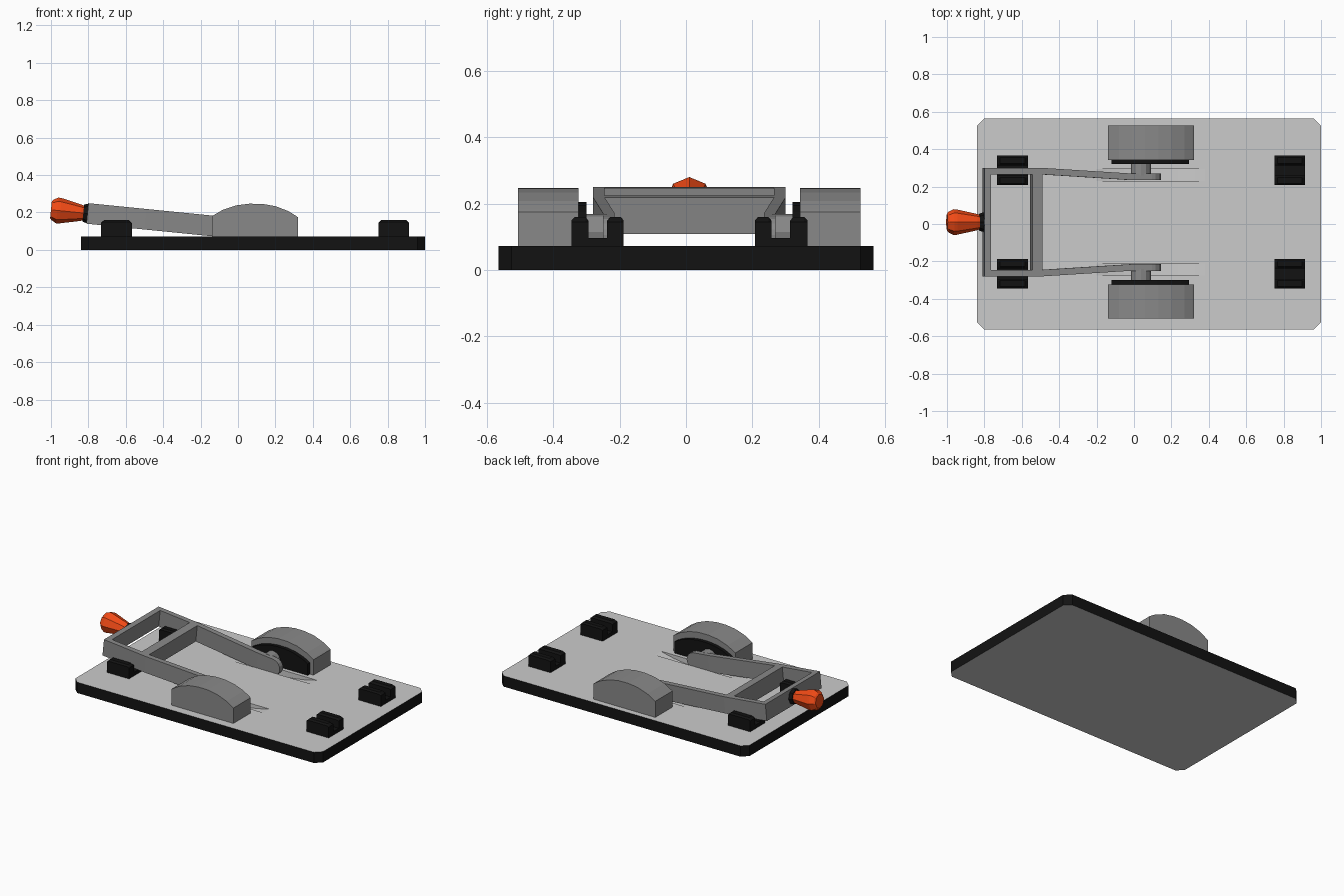
import bpy, bmesh, math

if "Cube" in bpy.data.objects:
    bpy.data.objects.remove(bpy.data.objects["Cube"])

CY = 0.01  # y of the mirror plane


def material(name, rgb):
    m = bpy.data.materials.new(name)
    m.diffuse_color = (*rgb, 1)
    m.use_nodes = True
    m.node_tree.nodes["Principled BSDF"].inputs["Base Color"].default_value = m.diffuse_color
    return m


LIGHT = material("light_grey", (0.75, 0.75, 0.75))
GREY = material("mid_grey", (0.25, 0.25, 0.25))
BLACK = material("black", (0.006, 0.006, 0.006))
ORANGE = material("orange", (0.9, 0.07, 0.008))


def loft(name, rings, mat):
    """Join equal-length rings of 3D points and cap both ends."""
    bm = bmesh.new()
    vs = [[bm.verts.new(p) for p in r] for r in rings]
    n = len(rings[0])
    for a, b in zip(vs, vs[1:]):
        for i in range(n):
            j = (i + 1) % n
            bm.faces.new((a[i], a[j], b[j], b[i]))
    bm.faces.new(vs[0])
    bm.faces.new(vs[-1])
    bmesh.ops.recalc_face_normals(bm, faces=bm.faces)
    me = bpy.data.meshes.new(name)
    bm.to_mesh(me)
    bm.free()
    ob = bpy.data.objects.new(name, me)
    me.materials.append(mat)
    bpy.context.collection.objects.link(ob)
    return ob


def extrude_y(name, xz, y0, y1, mat):
    return loft(name, [[(x, y, z) for x, z in xz] for y in (y0, y1)], mat)


def circle_xz(cx, cz, r, n):
    return [(cx + r * math.cos(2 * math.pi * i / n),
             cz + r * math.sin(2 * math.pi * i / n)) for i in range(n)]


# Tilted lever frame: u runs along the lever, w is up across it
TILT = math.atan(0.1)
C, S = math.cos(TILT), math.sin(TILT)


def tilt(u, y, w):
    return (-0.805 + u * C + w * S, y, 0.195 - u * S + w * C)


# Base plate: chamfered corners, black rim, light top and bottom
x0, x1, w, c = -0.84, 1.0, 0.565, 0.04
outline = [(x0 + c, -w), (x1 - c, -w), (x1, -w + c), (x1, w - c),
           (x1 - c, w), (x0 + c, w), (x0, w - c), (x0, -w + c)]
plate = loft("base_plate", [[(x, y, z) for x, y in outline] for z in (0, 0.072)], LIGHT)
plate.data.materials.append(BLACK)
for p in plate.data.polygons:
    p.material_index = 1 if abs(p.normal.z) < 0.5 else 0

# Shallow curved grooves that clear the lever ends
for s in (1, -1):
    depth, half = 0.04, 0.29
    r = (half ** 2 + depth ** 2) / (2 * depth)
    a = math.asin(half / r) * 1.3
    arc = [(0.09 + r * math.sin(t), 0.072 - depth + r - r * math.cos(t))
           for t in [a * (i / 8 - 1) for i in range(17)]]
    cutter = extrude_y("groove_cutter", arc, CY + s * 0.22, CY + s * 0.285, LIGHT)
    cutter.hide_render = True
    mod = plate.modifiers.new("groove", 'BOOLEAN')
    mod.operation, mod.solver, mod.object = 'DIFFERENCE', 'EXACT', cutter
    bpy.context.view_layer.objects.active = plate
    bpy.ops.object.modifier_apply(modifier=mod.name)
    bpy.data.objects.remove(cutter)

# Arched housing profile
arch = [(-0.14, 0.065), (-0.14, 0.18), (-0.08, 0.215), (-0.01, 0.238), (0.06, 0.247),
        (0.13, 0.246), (0.2, 0.234), (0.27, 0.207), (0.31, 0.182), (0.32, 0.175),
        (0.32, 0.065)]
inner_arch = [(0.087 + (x - 0.09) * 0.9, 0.065 + (z - 0.065) * 0.77) for x, z in arch]

for s, side in ((1, "back"), (-1, "front")):
    def Y(y):
        return CY + s * y

    # Housing, its dark inner plate and the pivot pin
    extrude_y(f"housing_{side}", arch, Y(0.333), Y(0.516), GREY)
    extrude_y(f"housing_liner_{side}", inner_arch, Y(0.31), Y(0.335), BLACK)
    extrude_y(f"pivot_pin_{side}", circle_xz(0.037, 0.115, 0.054, 12), Y(0.25), Y(0.312), GREY)

    # Lever arm with tapering path and rounded end
    h, end = 0.055, 0.9
    stations = [(0, 0.255, 0.29, h), (0.31, 0.255, 0.29, h), (0.79, 0.225, 0.26, h)]
    stations += [(end + h * math.sin(t), 0.225, 0.26, h * math.cos(t))
                 for t in [math.radians(k) for k in (0, 22, 45, 67, 85)]]
    loft(f"lever_arm_{side}", [[tilt(u, Y(a), -k), tilt(u, Y(b), -k),
                                tilt(u, Y(b), k), tilt(u, Y(a), k)]
                               for u, a, b, k in stations], GREY)

    # Notched rests at both ends of the plate
    for xc, where in ((-0.65, "left"), (0.833, "right")):
        prof = [(0.198, 0.065), (0.198, 0.15), (0.207, 0.16), (0.238, 0.16), (0.248, 0.148),
                (0.248, 0.096), (0.303, 0.096), (0.303, 0.148), (0.313, 0.16),
                (0.345, 0.16), (0.355, 0.15), (0.355, 0.065)]
        rings = []
        for dx, top in ((-0.082, 0.145), (-0.066, 0.16), (0.066, 0.16), (0.082, 0.145)):
            rings.append([(xc + dx, Y(y), min(z, top)) for y, z in prof])
        loft(f"rest_{where}_{side}", rings, BLACK)

# Cross bars between the arms
for name, u0, u1 in (("end_bar", 0, 0.036), ("inner_bar", 0.257, 0.313)):
    loft(name, [[tilt(u0, y, -0.055), tilt(u1, y, -0.055), tilt(u1, y, 0.055), tilt(u0, y, 0.055)]
                for y in (CY - 0.256, CY + 0.256)], GREY)


# Eight-sided handle and its collar, along the tilted lever axis
def turned(name, prof, mat):
    loft(name, [[tilt(u, CY + r * math.cos(math.pi * i / 4), r * math.sin(math.pi * i / 4))
                 for i in range(8)] for u, r in prof], mat)


turned("handle_collar", [(-0.022, 0.046), (0.005, 0.054)], BLACK)
turned("handle_grip", [(-0.196, 0.045), (-0.188, 0.055), (-0.162, 0.069), (-0.145, 0.068),
                       (-0.035, 0.044), (-0.015, 0.037)], ORANGE)
